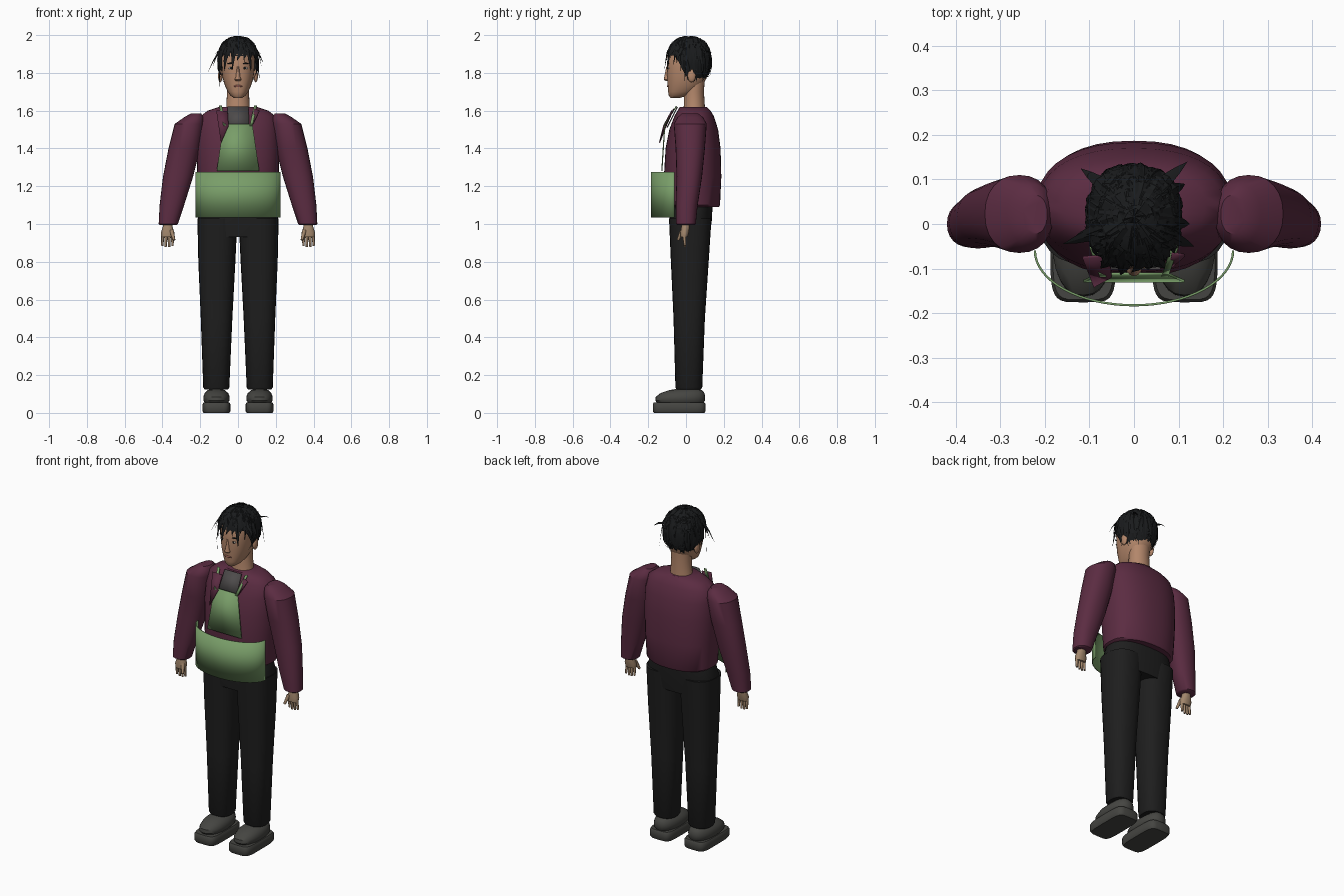
import bpy, bmesh, math, random
from mathutils import Vector

cube = bpy.data.objects.get("Cube")
if cube:
    bpy.data.objects.remove(cube, do_unlink=True)
random.seed(4)


def material(name, r, g, b):
    m = bpy.data.materials.new(name)
    m.use_nodes = True
    m.diffuse_color = (r, g, b, 1)
    m.node_tree.nodes["Principled BSDF"].inputs["Base Color"].default_value = (r, g, b, 1)
    return m


PLUM = material("plum_cloth", 0.105, 0.025, 0.054)
GREEN = material("apron_green", 0.19, 0.34, 0.14)
BLACK = material("trouser_black", 0.013, 0.013, 0.013)
HAIR = material("hair_black", 0.010, 0.011, 0.012)
SKIN = material("skin", 0.45, 0.24, 0.145)
HAND = material("hand_skin", 0.36, 0.24, 0.15)
GREY = material("shoe_grey", 0.06, 0.06, 0.054)
SHIRT = material("shirt_grey", 0.075, 0.07, 0.07)
LIP = material("lip", 0.33, 0.12, 0.09)
WHITE = material("eye_white", 0.5, 0.45, 0.4)


def finish(name, bm, mat, angle=40, recalc=True):
    if recalc:
        bmesh.ops.recalc_face_normals(bm, faces=bm.faces)
    me = bpy.data.meshes.new(name)
    bm.to_mesh(me)
    bm.free()
    me.materials.append(mat)
    ob = bpy.data.objects.new(name, me)
    bpy.context.collection.objects.link(ob)
    bpy.ops.object.select_all(action='DESELECT')
    ob.select_set(True)
    bpy.context.view_layer.objects.active = ob
    bpy.ops.object.shade_smooth_by_angle(angle=math.radians(angle))
    return ob


def loft(name, rings, mat, n=24, p=2.0, side=1):
    """Skin horizontal rings given as (z, x min, x max, y min, y max)."""
    bm = bmesh.new()
    loops = []
    for z, x0, x1, y0, y1 in rings:
        loop = []
        for i in range(n):
            a = math.tau * i / n
            c, s = math.cos(a), math.sin(a)
            x = (x0 + x1) / 2 + (x1 - x0) / 2 * math.copysign(abs(c) ** (2 / p), c)
            y = (y0 + y1) / 2 + (y1 - y0) / 2 * math.copysign(abs(s) ** (2 / p), s)
            loop.append(bm.verts.new((x * side, y, z)))
        loops.append(loop)
    for a, b in zip(loops, loops[1:]):
        for i in range(n):
            j = (i + 1) % n
            bm.faces.new((a[i], a[j], b[j], b[i]))
    bm.faces.new(loops[0])
    bm.faces.new(loops[-1])
    return finish(name, bm, mat)


def ball(name, centre, radii, mat, seg=16):
    bm = bmesh.new()
    bmesh.ops.create_uvsphere(bm, u_segments=seg, v_segments=seg // 2, radius=1)
    for v in bm.verts:
        v.co = Vector(centre) + Vector(a * b for a, b in zip(v.co, radii))
    return finish(name, bm, mat)


def rod(name, a, b, r0, r1, mat):
    """Tapered finger-like rod from a to b."""
    a, b = Vector(a), Vector(b)
    bm = bmesh.new()
    bmesh.ops.create_cone(bm, cap_ends=True, segments=8, radius1=r0, radius2=r1, depth=(b - a).length)
    turn = (b - a).to_track_quat('Z', 'Y')
    for v in bm.verts:
        v.co = (a + b) / 2 + turn @ v.co
    return finish(name, bm, mat, 60)


def plate(name, points, mat, thick=0.006):
    bm = bmesh.new()
    bm.faces.new([bm.verts.new(p) for p in points])
    ob = finish(name, bm, mat)
    ob.modifiers.new("thickness", 'SOLIDIFY').thickness = thick
    ob.modifiers["thickness"].offset = 0
    return ob


# Jacket body, hips, shirt front
loft("jacket_body", [(1.09, -.19, .19, -.10, .175), (1.1, -.205, .205, -.11, .18),
                     (1.25, -.215, .215, -.117, .187), (1.4, -.22, .22, -.108, .183),
                     (1.5, -.215, .215, -.088, .17), (1.57, -.2, .2, -.062, .148),
                     (1.6, -.16, .16, -.045, .13), (1.62, -.1, .1, -.032, .11)], PLUM, 36, 2.3)
loft("hips", [(.93, -.2, .2, -.08, .125), (1.03, -.212, .212, -.088, .138),
              (1.1, -.19, .19, -.085, .14)], BLACK, 32, 2.5)
plate("shirt_front", [(-.06, -.1, 1.51), (.06, -.1, 1.51), (.055, -.045, 1.62), (-.055, -.045, 1.62)], SHIRT)
plate("right_lapel", [(-.115, -.075, 1.6), (-.055, -.07, 1.595), (-.05, -.118, 1.52), (-.09, -.14, 1.43)], PLUM)
plate("left_lapel", [(.115, -.07, 1.6), (.085, -.065, 1.61), (.075, -.105, 1.52)], PLUM)

# Apron bib, straps and waist panel
plate("apron_bib", [(-.113, -.128, 1.28), (.113, -.128, 1.28), (.076, -.112, 1.53), (-.076, -.112, 1.53)], GREEN)
bm = bmesh.new()
rows = []
for i in range(33):
    t = math.pi * (i / 32 - .5)
    rows.append([bm.verts.new((.225 * math.sin(t), -.06 - .125 * math.cos(t), z)) for z in (1.035, 1.275)])
for a, b in zip(rows, rows[1:]):
    bm.faces.new((a[0], b[0], b[1], a[1]))
band = finish("apron_waist", bm, GREEN)
band.modifiers.new("thickness", 'SOLIDIFY').thickness = .005

for s, tag in ((1, "left_"), (-1, "right_")):
    def flip(x, y, z):
        return (s * x, y, z)

    plate(tag + "apron_strap", [flip(.062, -.116, 1.52), flip(.077, -.116, 1.52),
                                flip(.1, -.05, 1.625), flip(.085, -.05, 1.625)], GREEN)
    # Sleeve
    loft(tag + "sleeve", [(.995, .325, .415, -.045, .045), (1.0, .318, .42, -.052, .052),
                          (1.1, .285, .415, -.055, .062), (1.25, .238, .397, -.05, .085),
                          (1.4, .2, .368, -.055, .1), (1.53, .18, .335, -.065, .11),
                          (1.565, .18, .285, -.045, .09), (1.585, .195, .25, -.022, .065)],
         PLUM, 24, 2.2, s)
    # Hand with fingers and thumb
    loft(tag + "palm", [(.93, .34, .405, -.028, .008), (.955, .337, .408, -.03, .015),
                        (.985, .347, .398, -.025, .02), (1.02, .35, .395, -.02, .02)], HAND, 14, 2.3, s)
    for i in range(4):
        x = .348 + .0165 * i
        tip = .885 - .007 * (i in (1, 2))
        rod(tag + "finger_%d" % (i + 1), flip(x, -.01, .945), flip(x + .002 * (i - 1), -.005, tip), .0095, .006, HAND)
    rod(tag + "thumb", flip(.352, -.02, .965), flip(.338, -.042, .915), .012, .007, HAND)
    # Trouser leg
    loft(tag + "trouser_leg", [(.125, .052, .178, -.05, .08), (.135, .046, .184, -.056, .086),
                               (.5, .03, .197, -.066, .1), (.8, .014, .21, -.08, .12),
                               (1.03, .003, .215, -.09, .135)], BLACK, 24, 2.4, s)
    # Shoe sole and upper
    loft(tag + "sole", [(0, .046, .182, -.17, .098), (.01, .04, .188, -.176, .104),
                        (.045, .04, .188, -.176, .104), (.055, .046, .182, -.17, .098)], GREY, 32, 5, s)
    loft(tag + "shoe_upper", [(.05, .055, .173, -.15, .09), (.065, .045, .183, -.163, .1),
                              (.085, .044, .184, -.16, .102), (.105, .052, .176, -.135, .098),
                              (.12, .07, .16, -.09, .085), (.127, .09, .14, -.05, .06)], GREY, 24, 2.3, s)
    # Ear, eye, brow
    ball(tag + "ear", flip(.094, .03, 1.785), (.012, .022, .035), SKIN)
    ball(tag + "eye", flip(.036, -.093, 1.825), (.016, .005, .006), WHITE, 12)
    ball(tag + "iris", flip(.036, -.0955, 1.825), (.007, .004, .006), HAIR, 12)
    ball(tag + "brow", flip(.038, -.093, 1.85), (.02, .005, .004), HAIR, 12)

# Neck, head and face
loft("neck", [(1.58, -.075, .075, -.02, .1), (1.62, -.062, .062, -.012, .1),
              (1.7, -.058, .058, -.01, .095), (1.78, -.06, .06, 0, .1)], SKIN)
loft("head", [(1.668, -.022, .022, -.082, -.03), (1.68, -.04, .04, -.091, .01),
              (1.7, -.054, .054, -.095, .05), (1.73, -.068, .068, -.097, .085),
              (1.77, -.081, .081, -.1, .108), (1.83, -.088, .088, -.102, .12),
              (1.9, -.088, .088, -.096, .12), (1.95, -.07, .07, -.07, .1),
              (1.975, -.03, .03, -.03, .06)], SKIN, 28, 2.3)
loft("nose", [(1.756, -.013, .013, -.106, -.08), (1.764, -.018, .018, -.117, -.08),
              (1.778, -.012, .012, -.115, -.08), (1.835, -.007, .007, -.104, -.08)], SKIN, 12)
ball("mouth", (0, -.095, 1.73), (.024, .006, .006), LIP)

# Hair: a cap cut along the hairline, covered by pointed locks
CENTRE, RADII = Vector((0, .016, 1.862)), Vector((.104, .114, .126))


def scalp(azimuth, tilt, lift=1.0):
    """Point on the boxy skull shape; tilt is measured down from the crown."""
    d = Vector((math.sin(tilt) * math.sin(azimuth), -math.sin(tilt) * math.cos(azimuth), math.cos(tilt)))
    d /= sum(abs(c) ** 2.4 for c in d) ** (1 / 2.4)
    return CENTRE + Vector(a * b for a, b in zip(d, RADII)) * lift


def hairline(azimuth):
    front = math.cos(azimuth)
    return 1.35 if front > .6 else 1.35 + .95 * min(1, (.6 - front) / .5)


bm = bmesh.new()
N, M = 36, 9
grid = [[bm.verts.new(scalp(math.tau * i / N, max(.02, hairline(math.tau * i / N) * j / M),
                            random.uniform(.97, 1.02))) for i in range(N)] for j in range(M + 1)]
for a, b in zip(grid, grid[1:]):
    for i in range(N):
        k = (i + 1) % N
        bm.faces.new((a[i], b[i], b[k], a[k]))
bm.faces.new(grid[0])
finish("hair_cap", bm, HAIR, 25)

bm = bmesh.new()


def lock(path, width):
    """Ridged strip that narrows to a point along the path."""
    rows = []
    for i, p in enumerate(path):
        t = i / (len(path) - 1)
        out = (p - CENTRE).normalized()
        along = path[min(i + 1, len(path) - 1)] - path[max(i - 1, 0)]
        across = along.cross(out).normalized() * width * (1 - t) ** .7
        rows.append([bm.verts.new(q) for q in (p - across, p + out * .007 * (1 - t), p + across)])
    for a, b in zip(rows, rows[1:]):
        for k in (0, 1):
            bm.faces.new((a[k], a[k + 1], b[k + 1], b[k]))


for n in range(110):
    az = random.uniform(0, math.tau)
    start = random.uniform(.1, .9)
    end = hairline(az) + random.uniform(-.2, .28)
    sweep = random.uniform(-.45, .45)
    flare = random.uniform(0, .09)
    lock([scalp(az + sweep * t, start + (end - start) * t, 1.01 + flare * t * t)
          for t in (0, .25, .5, .75, 1)], random.uniform(.012, .024))

# Loose flyaway tips
for tip in ((-.16, -.045, 1.80), (-.135, -.03, 1.83), (-.1, -.05, 1.72), (.135, -.05, 1.85),
            (.125, .0, 1.83), (.12, .14, 1.9), (-.12, .125, 1.9), (.115, .09, 1.76),
            (-.03, -.115, 1.81), (.07, -.1, 1.8), (-.075, -.1, 1.8)):
    tip = Vector(tip)
    az = math.atan2(tip.x, CENTRE.y - tip.y)
    root, mid = scalp(az, .7), scalp(az, 1.2, 1.05)
    lock([root, mid, mid.lerp(tip, .5) + Vector((0, 0, .008)), tip], .018)
finish("hair_locks", bm, HAIR, 25, False)
